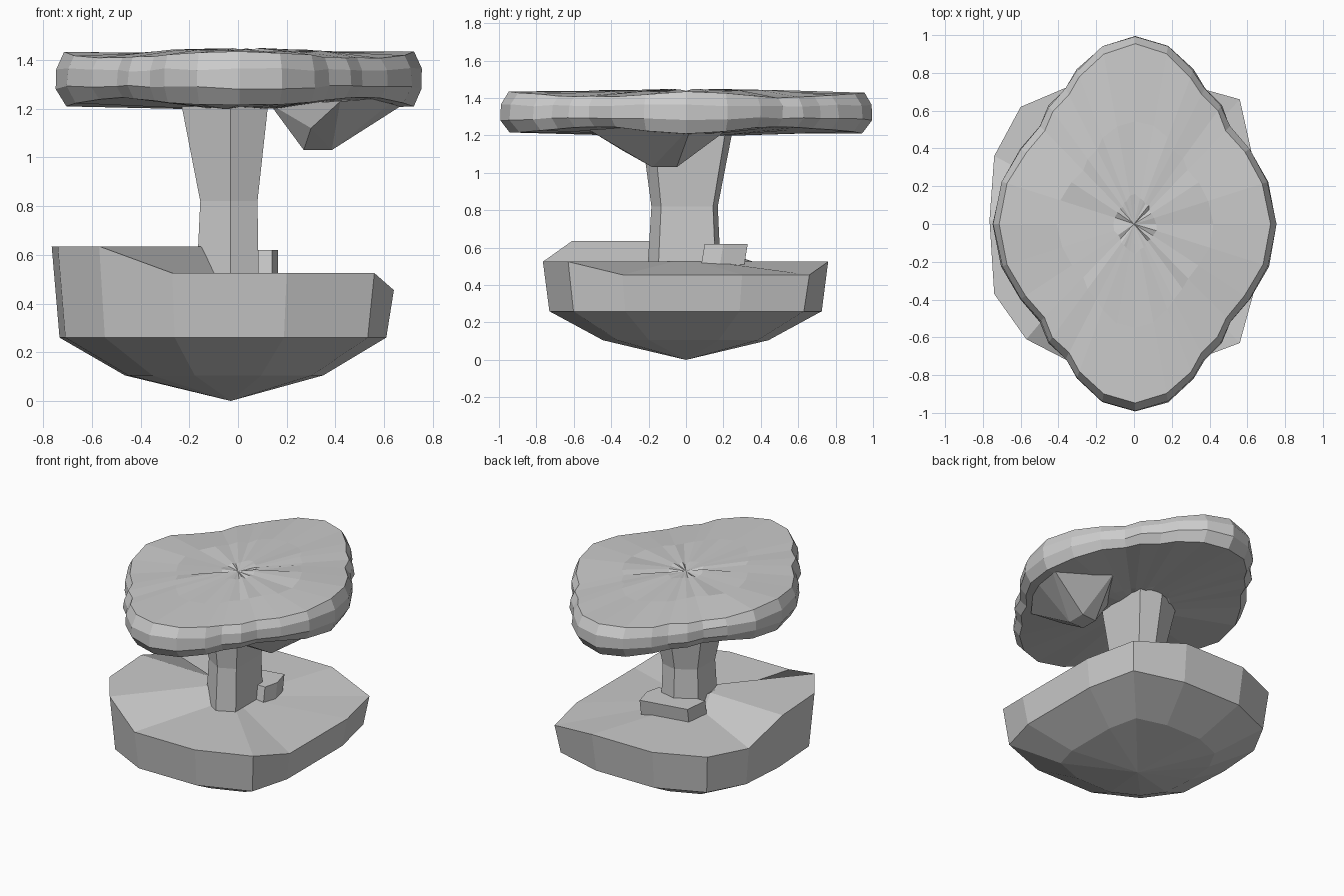
import bpy, bmesh, math, random
from mathutils import Vector

random.seed(4)
cube = bpy.data.objects.get("Cube")
if cube:
    bpy.data.objects.remove(cube, do_unlink=True)

stone = bpy.data.materials.new("grey_stone")
stone.use_nodes = True
GREY = (0.6, 0.6, 0.6, 1)
stone.diffuse_color = GREY
bsdf = stone.node_tree.nodes["Principled BSDF"]
bsdf.inputs["Base Color"].default_value = GREY
bsdf.inputs["Roughness"].default_value = 0.9


def finish(name, bm):
    bmesh.ops.recalc_face_normals(bm, faces=bm.faces[:])
    mesh = bpy.data.meshes.new(name)
    bm.to_mesh(mesh)
    bm.free()
    mesh.materials.append(stone)
    obj = bpy.data.objects.new(name, mesh)
    bpy.context.collection.objects.link(obj)
    return obj


def loft(name, rings, start=None, end=None):
    """Skin a stack of rings; each end closes to a point or a flat cap."""
    bm = bmesh.new()
    loops = [[bm.verts.new(p) for p in ring] for ring in rings]
    n = len(loops[0])
    for a, b in zip(loops, loops[1:]):
        for i in range(n):
            j = (i + 1) % n
            bm.faces.new((a[i], a[j], b[j], b[i]))
    for loop, tip in ((loops[0], start), (loops[-1], end)):
        if tip:
            v = bm.verts.new(tip)
            for i in range(n):
                bm.faces.new((loop[i], loop[(i + 1) % n], v))
        else:
            bm.faces.new(loop)
    return finish(name, bm)


def hull(name, points):
    bm = bmesh.new()
    for p in points:
        bm.verts.new(p)
    res = bmesh.ops.convex_hull(bm, input=bm.verts[:])
    unused = [v for v in bm.verts if not v.link_faces]
    bmesh.ops.delete(bm, geom=unused, context='VERTS')
    bmesh.ops.dissolve_limit(bm, angle_limit=0.01, verts=bm.verts[:], edges=bm.edges[:])
    return finish(name, bm)


# Base rock: pointed hull, sloping side band, uneven top with one raised shelf
LOW, DIP, SHELF = 0.525, 0.455, 0.635
rim = [(.2, -.765, LOW), (.56, -.63, LOW), (.64, -.34, DIP), (.64, .3, DIP),
       (.56, .66, DIP), (.2, .76, LOW), (-.27, .76, LOW), (-.6, .62, LOW),
       (-.74, .36, LOW), (-.765, .02, SHELF), (-.74, -.37, SHELF),
       (-.57, -.61, SHELF), (-.27, -.765, LOW)]


def shrink(s, z=None):
    return [(-.05 + (x + .05) * s, y * s, max(h, LOW) if z is None else z)
            for x, y, h in rim]


loft("base_rock", [shrink(.58, .105), shrink(.955, .26), rim, shrink(.2)],
     start=(-.03, 0, 0), end=(-.03, 0, LOW))

# Stem: six-sided column with a narrow waist
stem_rings = []
for z, left, right, front, back in ((.5, -.17, .085, -.205, .185), (.82, -.155, .08, -.185, .17),
                                    (1.23, -.235, .125, -.24, .25)):
    stem_rings.append([(-.03, front, z), (right, front * .72, z), (right, back * .85, z),
                       (-.03, back, z), (left, back * .55, z), (left, front * .55, z)])
loft("stem", stem_rings)

# Small step block behind the stem
step = [(-.22, .1), (.14, .1), (.165, .2), (.13, .33), (-.2, .27)]
loft("step_block", [[(x, y - .02 * (z < .6), z) for x, y in step] for z in (.5, .62)])

# Cap slab: lobed outline mirrored from one quarter
quarter = [(.755, 0), (.71, .225), (.61, .4), (.505, .52), (.46, .63),
           (.37, .72), (.31, .82), (.175, .945), (0, 1)]
half = quarter + [(-x, y) for x, y in quarter[-2::-1]]
outline = half + [(x, -y) for x, y in half[-2:0:-1]]


def cap_ring(scale, z, wave, jitter):
    ring = []
    for x, y in outline:
        notch = math.sin(2 * math.atan2(y, x)) ** 2
        s = scale + random.uniform(-jitter, jitter)
        ring.append((x * s + .006, y * s,
                     z + wave * notch + random.uniform(-jitter, jitter)))
    return ring


loft("cap_slab", [cap_ring(.3, 1.205, 0, .008), cap_ring(.945, 1.212, .035, .004),
                  cap_ring(.995, 1.285, .01, .005), cap_ring(.992, 1.365, -.01, .006),
                  cap_ring(.95, 1.43, -.025, .006), cap_ring(.55, 1.435, 0, .008),
                  cap_ring(.15, 1.44, 0, .01)],
     start=(0, 0, 1.205), end=(0, 0, 1.435))

# Hanging lump under the cap's left side
hull("hanging_lump", [(.27, -.18, 1.03), (.385, -.18, 1.03), (.385, -.05, 1.03), (.27, -.06, 1.03),
                      (.5, -.1, 1.13), (.3, -.34, 1.12), (.36, 0, 1.12), (.13, -.1, 1.22),
                      (.73, .03, 1.25), (.66, -.2, 1.25), (.42, -.52, 1.23), (.35, .22, 1.23)])
